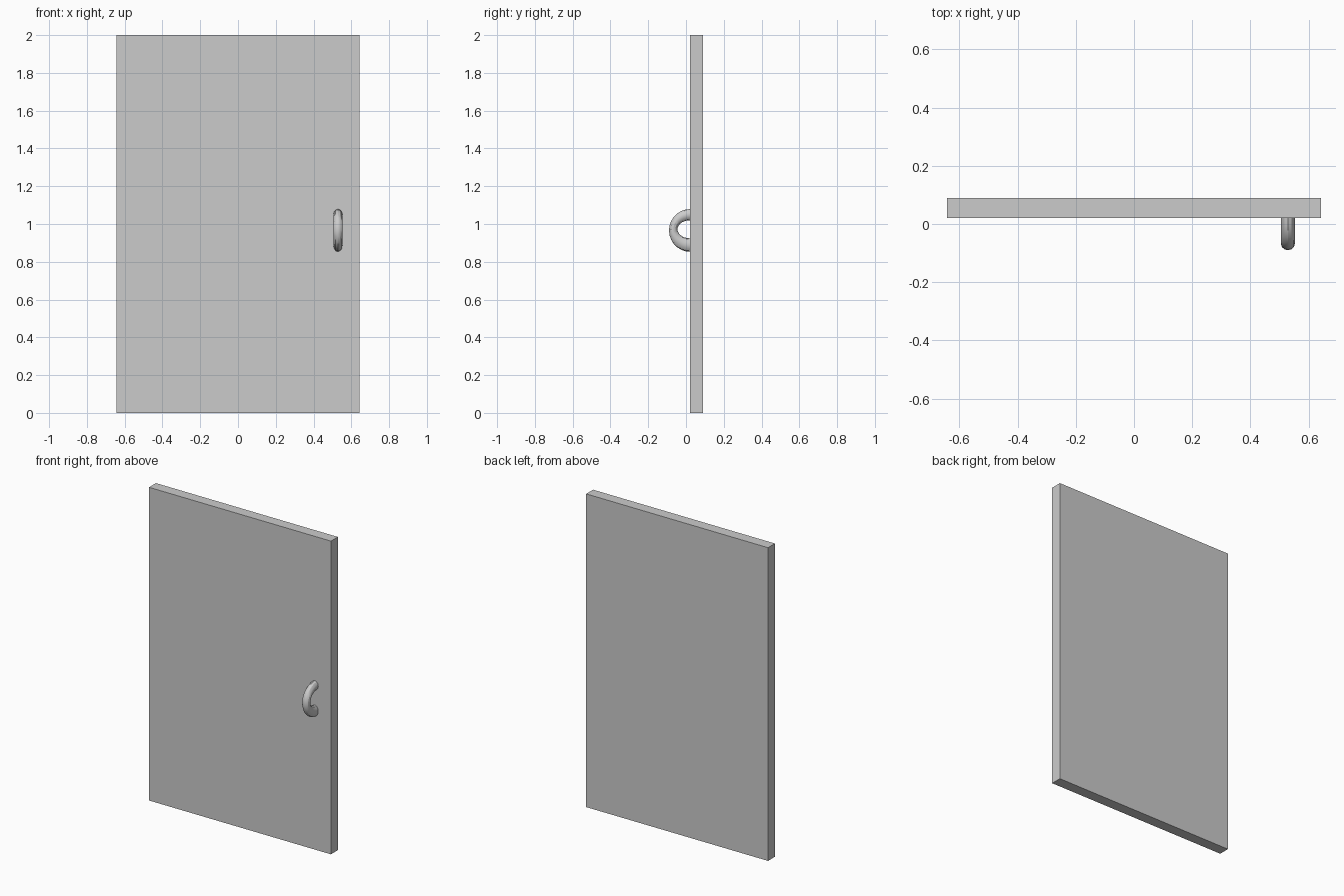
import bpy, bmesh
from math import sin, cos, pi
from mathutils import Vector

if "Cube" in bpy.data.objects:
    bpy.data.objects.remove(bpy.data.objects["Cube"])

# Door panel
bpy.ops.mesh.primitive_cube_add(size=1, location=(0, 0.055, 1))
panel = bpy.context.object
panel.name = "door_panel"
panel.scale = (1.285, 0.07, 2)
bpy.ops.object.transform_apply(location=False, rotation=False, scale=True)


def loft(name, rings):
    """Skin a list of closed rings and cap both ends."""
    bm = bmesh.new()
    loops = [[bm.verts.new(p) for p in ring] for ring in rings]
    n = len(loops[0])
    for a, b in zip(loops, loops[1:]):
        for i in range(n):
            j = (i + 1) % n
            bm.faces.new((a[i], a[j], b[j], b[i]))
    bm.faces.new(loops[0])
    bm.faces.new(loops[-1])
    bmesh.ops.recalc_face_normals(bm, faces=bm.faces)
    mesh = bpy.data.meshes.new(name)
    bm.to_mesh(mesh)
    bm.free()
    obj = bpy.data.objects.new(name, mesh)
    bpy.context.collection.objects.link(obj)
    return obj


# Curved pull handle: half ring between an outer and an inner ellipse,
# slightly thicker at the lower end
HANDLE_X, ROOT_Y, HALF_WIDTH = 0.529, 0.022, 0.024
SEGMENTS, SIDES = 14, 12
rings = []
for s in range(SEGMENTS + 1):
    t = pi / 2 + pi * s / SEGMENTS
    outer = Vector((HANDLE_X, ROOT_Y + 0.112 * cos(t), 0.966 + 0.113 * sin(t)))
    inner = Vector((HANDLE_X, ROOT_Y + 0.067 * cos(t), 0.972 + 0.048 * sin(t)))
    mid, half = (outer + inner) / 2, (outer - inner) / 2
    rings.append([mid + half * cos(a) + Vector((HALF_WIDTH * sin(a), 0, 0))
                  for a in (2 * pi * k / SIDES for k in range(SIDES))])

handle = loft("pull_handle", rings)
bpy.ops.object.select_all(action='DESELECT')
handle.select_set(True)
bpy.context.view_layer.objects.active = handle
bpy.ops.object.shade_smooth_by_angle()
